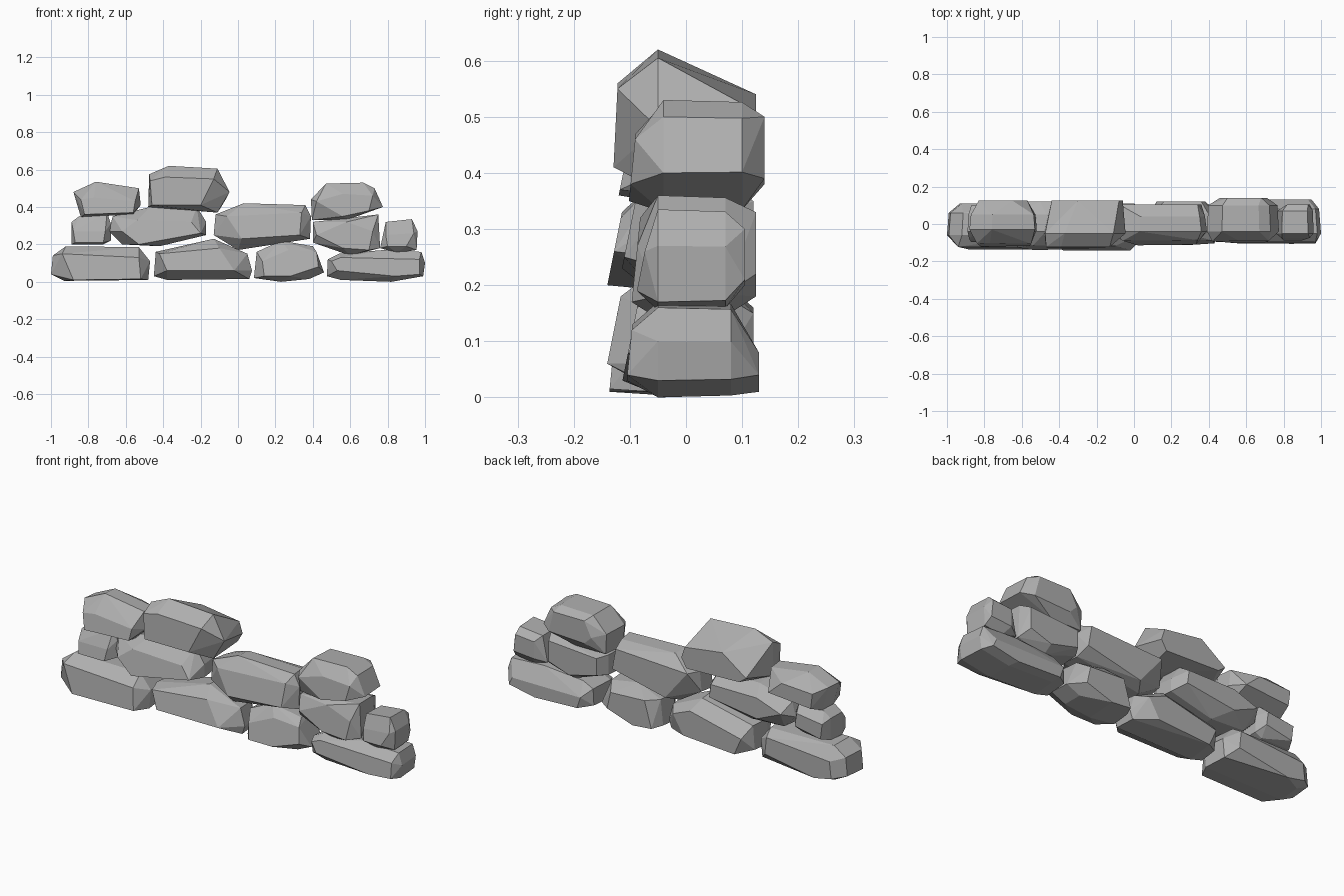
import bpy
import bmesh
import math

default_cube = bpy.data.objects.get("Cube")
if default_cube:
    bpy.data.objects.remove(default_cube, do_unlink=True)

CM = 0.01  # stone shapes are given in hundredths of a unit
SHOULDER_SCALE = 0.96

stone_grey = bpy.data.materials.new("stone_grey")
stone_grey.use_nodes = True
GREY = (0.43, 0.43, 0.43, 1)
stone_grey.diffuse_color = GREY
shader = stone_grey.node_tree.nodes["Principled BSDF"]
shader.inputs["Base Color"].default_value = GREY
shader.inputs["Roughness"].default_value = 0.9


def stone(name, depth, outline, face, rear, lean=0.1):
    """Chiselled block: front face, widest outline, rear shoulder and rear face in a hull.

    depth is (face, outline, shoulder, rear) along y; the shapes are (x, z) points.
    lean pushes the top of the front face backwards.
    """
    front, middle, shoulder, back = depth
    cx = sum(x for x, z in outline) / len(outline)
    cz = sum(z for x, z in outline) / len(outline)
    face_z = sum(z for x, z in face) / len(face)

    points = [(x, front + lean * (z - face_z), z) for x, z in face]
    points += [(x, middle, z) for x, z in outline]
    points += [(cx + (x - cx) * SHOULDER_SCALE, shoulder, cz + (z - cz) * SHOULDER_SCALE)
               for x, z in outline if shoulder > middle]
    points += [(x, back, z) for x, z in rear]

    bm = bmesh.new()
    for point in points:
        bm.verts.new([value * CM for value in point])
    hull = bmesh.ops.convex_hull(bm, input=bm.verts)
    loose = set(hull["geom_interior"] + hull["geom_unused"])
    bmesh.ops.delete(bm, geom=[g for g in loose if isinstance(g, bmesh.types.BMVert)],
                     context="VERTS")
    # merge nearly level triangles into broad facets
    bmesh.ops.dissolve_limit(bm, angle_limit=math.radians(5),
                             verts=bm.verts, edges=bm.edges)
    bmesh.ops.recalc_face_normals(bm, faces=bm.faces)
    mesh = bpy.data.meshes.new(name)
    bm.to_mesh(mesh)
    bm.free()
    mesh.materials.append(stone_grey)
    rock = bpy.data.objects.new(name, mesh)
    bpy.context.collection.objects.link(rock)


# Bottom course
stone("bottom_stone_far_right", (-13, -6, 6, 11),
      outline=[(-100, 4), (-99, 14), (-92, 19), (-53, 18.5), (-47, 11), (-48, 1), (-93, 0.5)],
      face=[(-94, 15), (-53, 13), (-52, 1.5), (-88, 1)],
      rear=[(-92, 12), (-55, 15), (-54, 6), (-83, 1), (-93, 3)])
stone("bottom_stone_right", (-13, -5, 5, 11),
      outline=[(-45, 3), (-44, 16), (-13, 23), (5, 15), (7.5, 6), (6, 1.5), (-38, 1)],
      face=[(-38, 6), (-2, 6), (-10, 18), (-42, 15)],
      rear=[(-40, 10), (-10, 17), (0, 13), (-6, 3), (-36, 1)], lean=0.2)
stone("bottom_stone_left", (-10, -4, 6, 12),
      outline=[(8.5, 2), (10, 16), (23, 22), (40, 19), (46, 5), (38, 1.5), (23, 0)],
      face=[(13, 11), (14, 3), (28, 3), (43, 8), (42, 16), (27, 17)],
      rear=[(16, 16), (36, 15), (38, 6), (23, 1), (12, 2)], lean=0.2)
stone("bottom_stone_far_left", (-10, -5, 8, 13),
      outline=[(47.5, 3), (48, 12), (54, 15), (78, 17), (98, 16), (100, 10), (99, 3),
               (82, 0), (55, 1)],
      face=[(50, 11), (55, 13), (80, 12), (97, 12), (97, 4), (84, 3), (53, 6)],
      rear=[(53, 8), (93, 8), (95, 4), (80, 1), (55, 2)])

# Middle course
stone("middle_stone_far_right", (-9, -4, 5, 10),
      outline=[(-89, 20), (-89, 32), (-85, 35), (-70, 37), (-68, 31), (-68, 22), (-72, 20)],
      face=[(-88, 27), (-71, 27), (-72, 21), (-87, 21)],
      rear=[(-86, 22), (-87, 30), (-72, 32), (-71, 25)], lean=0.2)
stone("middle_stone_right", (-12.5, -4, 5, 12),
      outline=[(-69, 27), (-67, 35), (-47, 40), (-22, 40), (-17, 32), (-17, 25), (-42, 19),
               (-62, 20)],
      face=[(-62, 27), (-54, 33), (-25, 32), (-20, 26), (-53, 20)],
      rear=[(-64, 30), (-50, 35), (-23, 35), (-22, 28), (-50, 24)], lean=0.2)
stone("middle_stone_centre", (-10, -4, 4, 10.5),
      outline=[(-13, 25), (-12, 36), (3, 42), (36, 41), (39, 35), (38.5, 23), (0, 17)],
      face=[(-6, 35), (34, 37), (33, 25), (2, 23)],
      rear=[(-8, 36), (34, 38), (36, 27), (5, 20)], lean=0.2)
stone("middle_stone_left", (-9, -5, 7, 12.5),
      outline=[(40, 21), (40, 32), (55, 34), (75, 36), (76, 18), (60, 14)],
      face=[(42, 25), (58, 32), (72, 27), (70, 17), (56, 18)],
      rear=[(44, 31), (72, 33), (72, 22), (60, 18), (44, 22)])
stone("middle_stone_far_left", (-8, -5, 7, 10.5),
      outline=[(76, 18), (79, 32), (93, 33.5), (96, 27), (95.5, 17), (85, 15.5)],
      face=[(79, 25), (86, 25), (94, 26), (90, 19), (80, 19)],
      rear=[(82, 20), (82, 29), (93, 30), (94, 21)], lean=0.2)

# Top course
stone("top_stone_far_right", (-11, -3, 5, 12.5),
      outline=[(-84, 34.5), (-88, 48), (-76, 53.5), (-53, 50), (-52, 41), (-56, 36)],
      face=[(-84, 44), (-77, 45), (-55, 43), (-56, 37), (-82, 36)],
      rear=[(-82, 38), (-83, 46), (-65, 47), (-57, 40)], lean=0.2)
stone("top_stone_right", (-12.5, -5, -5, 12.5),
      outline=[(-48, 40), (-47.5, 57.5), (-37, 62), (-11, 60.5), (-4.5, 48), (-11, 37)],
      face=[(-47, 54), (-39, 56), (-13, 55), (-20, 41), (-46, 41)],
      rear=[(-44, 44), (-30, 54), (-8, 51), (-6, 45), (-9, 40), (-40, 41)], lean=0.05)
stone("top_stone_left", (-9.5, -4, 10, 14),
      outline=[(39.5, 33), (39, 44), (47, 52.5), (67, 53), (73, 50), (77.5, 40), (58, 33)],
      face=[(42, 43), (56, 47), (72, 46), (70, 38), (56, 35)],
      rear=[(46, 42), (50, 50), (68, 50), (71, 39), (50, 38)])
